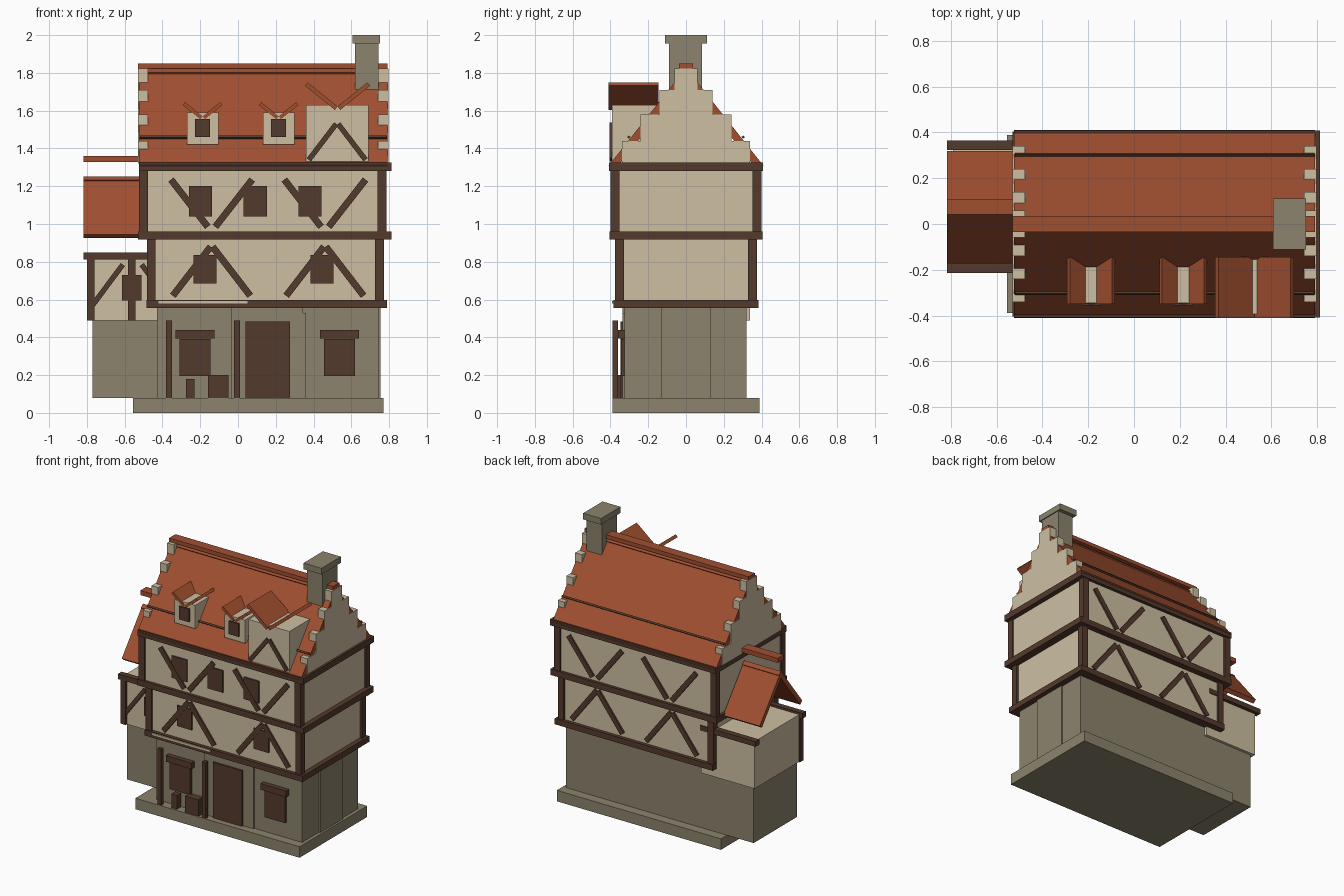
import bpy, bmesh, math
from mathutils import Vector

if "Cube" in bpy.data.objects:
    bpy.data.objects.remove(bpy.data.objects["Cube"])


def material(name, hexcol):
    m = bpy.data.materials.new(name)
    rgb = [int(hexcol[i:i + 2], 16) / 255 for i in (0, 2, 4)]
    m.diffuse_color = [((c + 0.055) / 1.055) ** 2.4 for c in rgb] + [1]
    m.use_nodes = True
    m.node_tree.nodes["Principled BSDF"].inputs["Base Color"].default_value = m.diffuse_color
    return m


STONE = material("stone", "8C836D")
PLASTER = material("plaster", "CDBFA2")
TIMBER = material("timber", "543A2D")
TILE = material("roof_tile", "A04F30")


def prism(name, mat, pts, axis, lo, hi):
    """Extrude a 2D outline along an axis: 'x' takes (y,z), 'y' takes (x,z)."""
    bm = bmesh.new()
    to3 = (lambda p, t: (t, p[0], p[1])) if axis == 'x' else (lambda p, t: (p[0], t, p[1]))
    a = [bm.verts.new(to3(p, lo)) for p in pts]
    b = [bm.verts.new(to3(p, hi)) for p in pts]
    bm.faces.new(a)
    bm.faces.new(b)
    for i in range(len(pts)):
        j = (i + 1) % len(pts)
        bm.faces.new((a[i], a[j], b[j], b[i]))
    bmesh.ops.recalc_face_normals(bm, faces=bm.faces)
    me = bpy.data.meshes.new(name)
    bm.to_mesh(me)
    bm.free()
    me.materials.append(mat)
    ob = bpy.data.objects.new(name, me)
    bpy.context.collection.objects.link(ob)
    return ob


def box(name, mat, x0, x1, y0, y1, z0, z1):
    return prism(name, mat, [(x0, z0), (x1, z0), (x1, z1), (x0, z1)], 'y', y0, y1)


def slab(name, mat, p, q, t, axis, lo, hi):
    """Plank from p to q, thickness t to the right of the direction."""
    p, q = Vector(p), Vector(q)
    d = (q - p).normalized()
    n = Vector((d.y, -d.x)) * t
    return prism(name, mat, [p, q, q + n, p + n], axis, lo, hi)


def brace(name, a, b, y0, y1, w=0.036):
    a, b = Vector(a), Vector(b)
    d = (b - a).normalized()
    n = Vector((-d.y, d.x)) * w / 2
    return slab(name, TIMBER, a + n, b + n, w, 'y', y0, y1)


# ground floor and plinth
box("plinth", STONE, -0.555, 0.77, -0.39, 0.39, 0, 0.08)
box("ground_floor", STONE, -0.43, 0.745, -0.325, 0.32, 0.08, 0.56)
box("side_pilaster", STONE, 0.74, 0.755, -0.13, 0.13, 0.08, 0.555)
box("door_surround", STONE, -0.035, 0.36, -0.335, -0.32, 0.08, 0.53)
box("door_arch", STONE, -0.035, 0.345, -0.335, -0.32, 0.53, 0.556)
box("door", TIMBER, 0.04, 0.275, -0.348, -0.33, 0.08, 0.485)
for cx in (-0.2275, 0.5375):
    box("shop_window", TIMBER, cx - 0.083, cx + 0.083, -0.345, -0.32, 0.195, 0.39)
    box("window_lintel", TIMBER, cx - 0.103, cx + 0.103, -0.36, -0.32, 0.395, 0.44)
for x in (-0.38, -0.02):
    box("awning_post", TIMBER, x, x + 0.03, -0.388, -0.36, 0.08, 0.49)
box("awning", PLASTER, -0.42, 0.05, -0.392, -0.35, 0.578, 0.592)
box("stool", TIMBER, -0.275, -0.23, -0.375, -0.33, 0.08, 0.18)
box("crate", TIMBER, -0.16, -0.05, -0.385, -0.33, 0.08, 0.2)

# timber framed floors: walls, bands, corner posts
box("middle_wall", PLASTER, -0.47, 0.755, -0.36, 0.36, 0.56, 0.93)
box("upper_wall", PLASTER, -0.51, 0.775, -0.385, 0.385, 0.93, 1.3)
box("lower_band", TIMBER, -0.485, 0.79, -0.385, 0.385, 0.555, 0.597)
box("middle_band", TIMBER, -0.53, 0.812, -0.405, 0.405, 0.917, 0.96)
box("top_band", TIMBER, -0.525, 0.812, -0.408, 0.408, 1.28, 1.325)
for s in (-1, 1):
    for xs, y, z0, z1 in (((-0.483, 0.725), 0.375, 0.59, 0.92), ((-0.523, 0.738), 0.4, 0.955, 1.285)):
        for x in xs:
            ya, yb = sorted((s * y, s * (y - 0.047)))
            box("corner_post", TIMBER, x, x + 0.047, ya, yb, z0, z1)
    # diagonal braces, front and back
    for c in (-0.14, 0.46):
        for k in (-1, 1):
            ya, yb = sorted((s * 0.35, s * 0.372))
            brace("middle_brace", (c + k * 0.205, 0.62), (c + k * 0.005, 0.88), ya, yb)
            ya, yb = sorted((s * 0.375, s * 0.397))
            brace("upper_brace", (c + k * 0.215, 1.235), (c + k * 0.02, 0.985), ya, yb)
for x in (-0.26, 0.03, 0.32):
    box("upper_window", TIMBER, x, x + 0.123, -0.395, -0.38, 1.04, 1.2)
for x in (-0.235, 0.385):
    box("middle_window", TIMBER, x, x + 0.12, -0.37, -0.355, 0.685, 0.835)

# main roof: two square-cut slabs meeting at their outer edges
for s in (-1, 1):
    name = "front_roof" if s < 0 else "back_roof"
    slab(name, TILE, (s * 0.41, 1.309), (0, 1.826), -0.04 * s * -1 * -1 if s > 0 else 0.04,
         'x', -0.525, 0.792)
    slab("roof_batten", TIMBER, (s * 0.302, 1.451), (s * 0.294, 1.461), 0.012 * s, 'x', -0.52, 0.788)
box("ridge", TILE, -0.53, 0.792, -0.036, 0.036, 1.822, 1.85)

# crow-stepped gables
half = [(0.34, 1.32), (0.34, 1.44), (0.24, 1.44), (0.24, 1.58),
        (0.14, 1.58), (0.14, 1.71), (0.06, 1.71), (0.06, 1.823)]
steps = half + [(-y, z) for y, z in reversed(half)]
prism("left_gable", PLASTER, steps, 'x', -0.53, -0.476)
prism("right_gable", PLASTER, steps, 'x', 0.742, 0.797)

# chimney
box("chimney", STONE, 0.62, 0.745, -0.09, 0.085, 1.6, 1.96)
box("chimney_cap", STONE, 0.607, 0.752, -0.112, 0.112, 1.955, 2.0)


# dormers with butterfly roofs
def dormer_roof(cx, z, w, h, t, y0, y1):
    for k in (-1, 1):
        slab("dormer_roof", TILE, (cx + k * w, z + h), (cx, z), -k * t, 'y', y0, y1)


for cx in (-0.1875, 0.215):
    box("small_dormer", PLASTER, cx - 0.083, cx + 0.083, -0.345, -0.17, 1.42, 1.59)
    box("dormer_window", TIMBER, cx - 0.04, cx + 0.04, -0.357, -0.34, 1.46, 1.555)
    dormer_roof(cx, 1.57, 0.092, 0.075, 0.02, -0.35, -0.12)
box("large_dormer", PLASTER, 0.36, 0.69, -0.393, -0.14, 1.33, 1.63)
dormer_roof(0.527, 1.622, 0.158, 0.128, 0.023, -0.41, -0.145)
for k in (-1, 1):
    brace("dormer_brace", (0.525 + k * 0.15, 1.34), (0.525 + k * 0.005, 1.53), -0.404, -0.39, 0.028)

# left annex
box("annex_base", STONE, -0.77, -0.4, -0.18, 0.32, 0.08, 0.49)
box("annex_wall", PLASTER, -0.792, -0.36, -0.195, 0.34, 0.49, 0.835)
for name, y in (("annex_front_beam", -0.215), ("annex_back_beam", 0.323)):
    box(name, TIMBER, -0.818, -0.37, y, y + 0.042, 0.812, 0.85)
for x in (-0.8, -0.583):
    box("annex_post", TIMBER, x, x + 0.04, -0.21, -0.17, 0.49, 0.82)
box("annex_window", TIMBER, -0.615, -0.51, -0.203, -0.19, 0.595, 0.73)
for k in (-1, 1):
    brace("annex_brace", (-0.56 + k * 0.21, 0.57), (-0.56 + k * 0.05, 0.785), -0.208, -0.19, 0.028)
for s in (-1, 1):
    slab("annex_roof", TILE, (0.073 + s * 0.245, 0.945), (0.073, 1.252), -s * 0.032, 'x', -0.818, -0.522)
box("annex_ridge", TILE, -0.818, -0.522, 0.042, 0.11, 1.327, 1.36)
